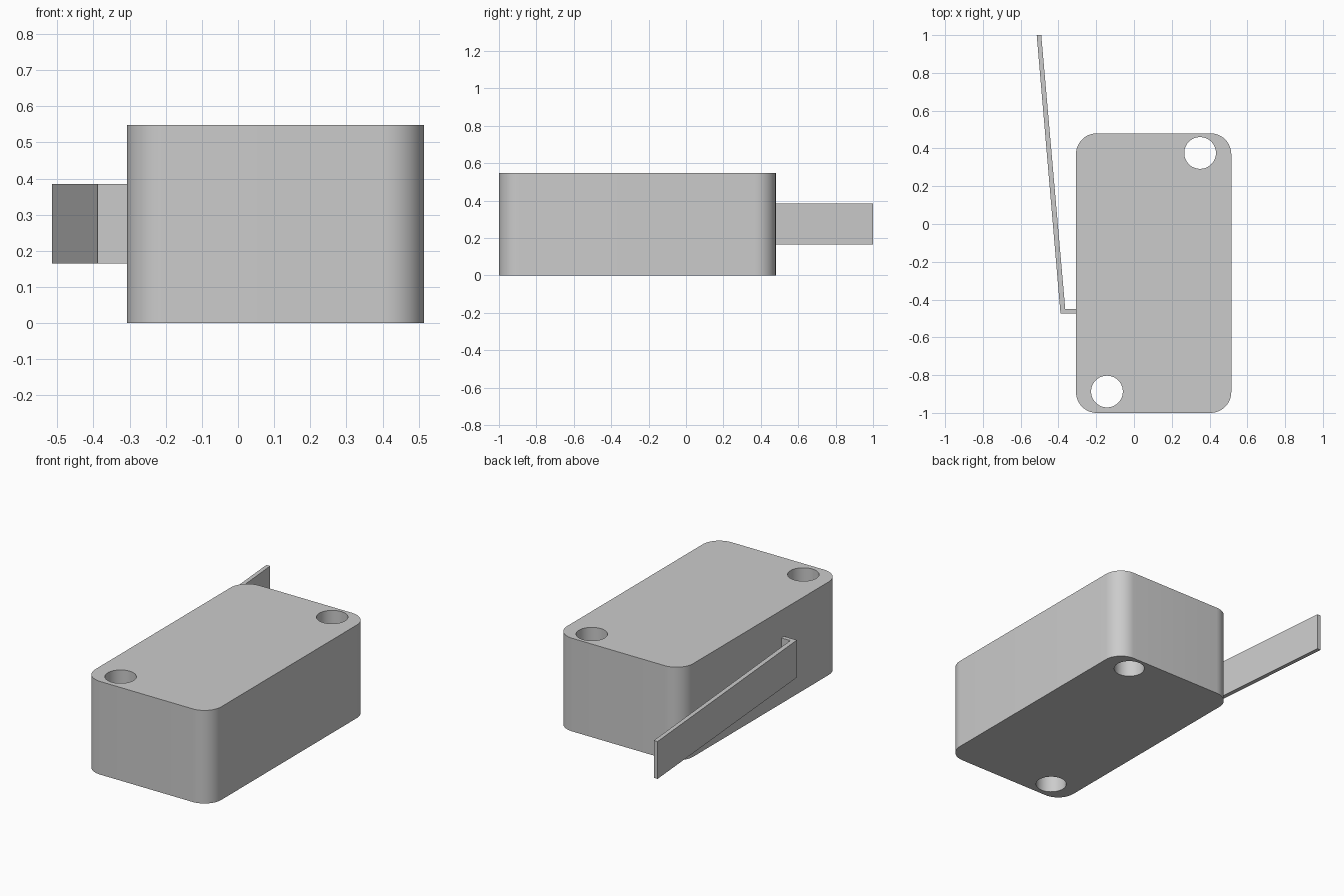
import bpy
import bmesh
from math import radians, sin, cos

cube = bpy.data.objects.get("Cube")
if cube:
    bpy.data.objects.remove(cube, do_unlink=True)

grey = bpy.data.materials.new("light grey")
grey.use_nodes = True
colour = (0.6, 0.6, 0.6, 1)
grey.diffuse_color = colour
grey.node_tree.nodes["Principled BSDF"].inputs["Base Color"].default_value = colour


def extrude_outline(name, outline, bottom, top):
    """Raise a flat outline into a solid with sharp rims and smooth curves."""
    bm = bmesh.new()
    face = bm.faces.new([bm.verts.new((x, y, bottom)) for x, y in outline])
    raised = bmesh.ops.extrude_face_region(bm, geom=[face])["geom"]
    verts = [g for g in raised if isinstance(g, bmesh.types.BMVert)]
    bmesh.ops.translate(bm, verts=verts, vec=(0, 0, top - bottom))
    bmesh.ops.recalc_face_normals(bm, faces=bm.faces)
    mesh = bpy.data.meshes.new(name)
    bm.to_mesh(mesh)
    bm.free()
    mesh.materials.append(grey)
    obj = bpy.data.objects.new(name, mesh)
    bpy.context.collection.objects.link(obj)
    return obj


def arc(x, y, radius, start, sweep, steps):
    angles = [radians(start + sweep * i / steps) for i in range(steps + 1)]
    return [(x + radius * cos(a), y + radius * sin(a)) for a in angles]


# Switch housing with rounded vertical corners
left, right, front, back, height = -0.307, 0.515, -1.0, 0.48, 0.548
r = 0.11
outline = (arc(right - r, back - r, r, 0, 90, 12)
           + arc(left + r, back - r, r, 90, 90, 12)
           + arc(left + r, front + r, r, 180, 90, 12)
           + arc(right - r, front + r, r, 270, 90, 12))
housing = extrude_outline("housing", outline, 0, height)

# Mounting holes through two opposite corners
for i, (x, y) in enumerate([(-0.143, -0.887), (0.35, 0.376)]):
    cutter = extrude_outline(f"hole_cutter_{i + 1}",
                             arc(x, y, 0.084, 0, 360, 48)[:-1], -0.1, height + 0.1)
    cut = housing.modifiers.new("mounting hole", 'BOOLEAN')
    cut.operation = 'DIFFERENCE'
    cut.solver = 'EXACT'
    cut.object = cutter
    cutter.hide_render = True
    cutter.hide_set(True)

bpy.context.view_layer.objects.active = housing
housing.select_set(True)
for cut in list(housing.modifiers):
    bpy.ops.object.modifier_apply(modifier=cut.name)
bpy.ops.object.shade_smooth_by_angle(angle=radians(30))

# Bent actuator lever, its short foot meeting the housing side
lever_outline = [(left, -0.45), (-0.364, -0.45), (-0.491, 1.0),
                 (-0.515, 1.0), (-0.389, -0.475), (left, -0.475)]
extrude_outline("actuator_lever", lever_outline, 0.165, 0.385)

# Remove the spent cutters
for obj in [o for o in bpy.data.objects if o.name.startswith("hole_cutter")]:
    bpy.data.objects.remove(obj, do_unlink=True)
